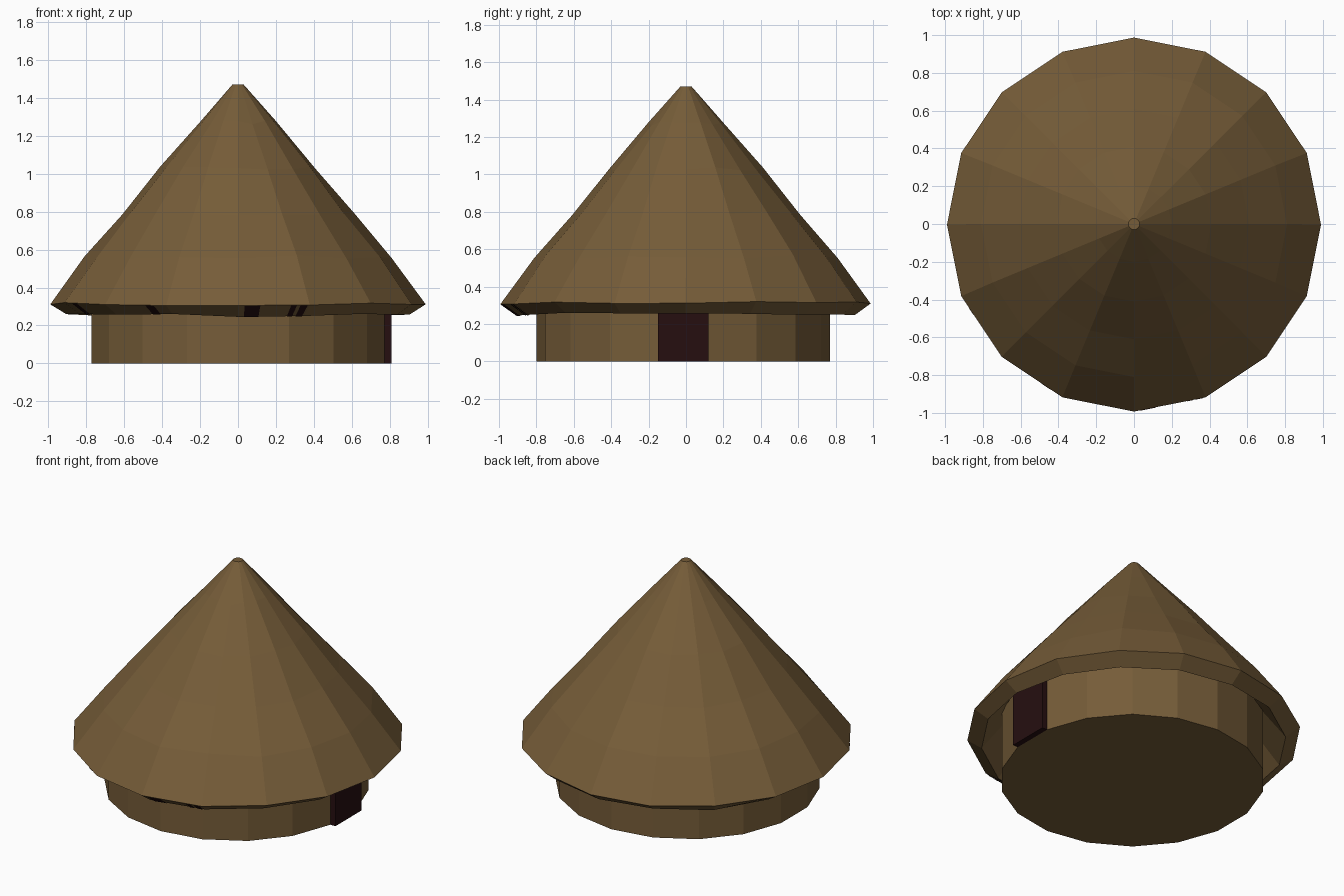
import bpy
import bmesh
import math
import random
from mathutils import Vector

random.seed(4)
cube = bpy.data.objects.get("Cube")
if cube:
    bpy.data.objects.remove(cube, do_unlink=True)


def make_material(name, color):
    mat = bpy.data.materials.new(name)
    mat.use_nodes = True
    mat.diffuse_color = color
    mat.node_tree.nodes["Principled BSDF"].inputs["Base Color"].default_value = color
    return mat


thatch_brown = make_material("thatch_brown", (0.18, 0.108, 0.04, 1))
door_dark = make_material("dark_maroon", (0.019, 0.0045, 0.005, 1))


def add_object(name, bm, mat, fix_normals=True):
    if fix_normals:
        bmesh.ops.recalc_face_normals(bm, faces=bm.faces)
    mesh = bpy.data.meshes.new(name)
    bm.to_mesh(mesh)
    bm.free()
    mesh.materials.append(mat)
    obj = bpy.data.objects.new(name, mesh)
    bpy.context.collection.objects.link(obj)
    return obj


def make_rings(profile, sides, start, center_y=0.0, wobble=0.0):
    """One ring of points for each radius and height."""
    rings = []
    for radius, z in profile:
        ring = []
        for k in range(sides):
            a = start + math.tau * k / sides
            ring.append(Vector((radius * math.cos(a),
                                center_y + radius * math.sin(a),
                                z + random.uniform(-wobble, wobble))))
        rings.append(ring)
    return rings


def skin(rings):
    """Join the rings with quads and close both ends."""
    bm = bmesh.new()
    loops = [[bm.verts.new(p) for p in ring] for ring in rings]
    for low, high in zip(loops, loops[1:]):
        for k in range(len(low)):
            n = (k + 1) % len(low)
            bm.faces.new((low[k], low[n], high[n], high[k]))
    bm.faces.new(loops[0])
    bm.faces.new(loops[-1])
    return bm


# Round wall with a floor
wall = make_rings([(0.785, 0), (0.785, 0.4)], 18, math.pi / 2, -0.015)
add_object("round_wall", skin(wall), thatch_brown)

# Door slab standing proud of the wall
bm = bmesh.new()
bmesh.ops.create_cube(bm, size=1)
bmesh.ops.scale(bm, vec=(0.09, 0.27, 0.36), verts=bm.verts)
bmesh.ops.translate(bm, vec=(0.765, -0.015, 0.18), verts=bm.verts)
add_object("door", bm, door_dark)

# Thatched roof: inner shell, sloping eave lip, outer shell
SIDES = 16
inner = make_rings([(0.03, 1.32), (0.74, 0.46)], SIDES, 0)
lip = make_rings([(0.905, 0.253), (0.99, 0.313)], SIDES, 0, -0.003, 0.008)
outer = make_rings([(0.81, 0.56), (0.61, 0.79), (0.41, 1.03), (0.2, 1.27)],
                   SIDES, 0, 0, 0.01)
peak = make_rings([(0.03, 1.47)], SIDES, 0)
add_object("thatched_roof", skin(inner + lip + outer + peak), thatch_brown)


def on_ring(ring, t):
    k = int(t)
    return ring[k % SIDES].lerp(ring[(k + 1) % SIDES], t - k)


# Dark gaps in the front of the eave, as thin plates
bm = bmesh.new()
for t, half in ((9.25, 0.06), (10.73, 0.07), (12.2, 0.11), (12.78, 0.04), (12.92, 0.05)):
    corners = [on_ring(lip[0], t - half), on_ring(lip[0], t + half),
               on_ring(lip[1], t + half), on_ring(lip[1], t - half)]
    normal = (corners[1] - corners[0]).cross(corners[3] - corners[0]).normalized()
    bm.faces.new([bm.verts.new(c + normal * 0.003) for c in corners])
add_object("eave_gaps", bm, door_dark, fix_normals=False)
